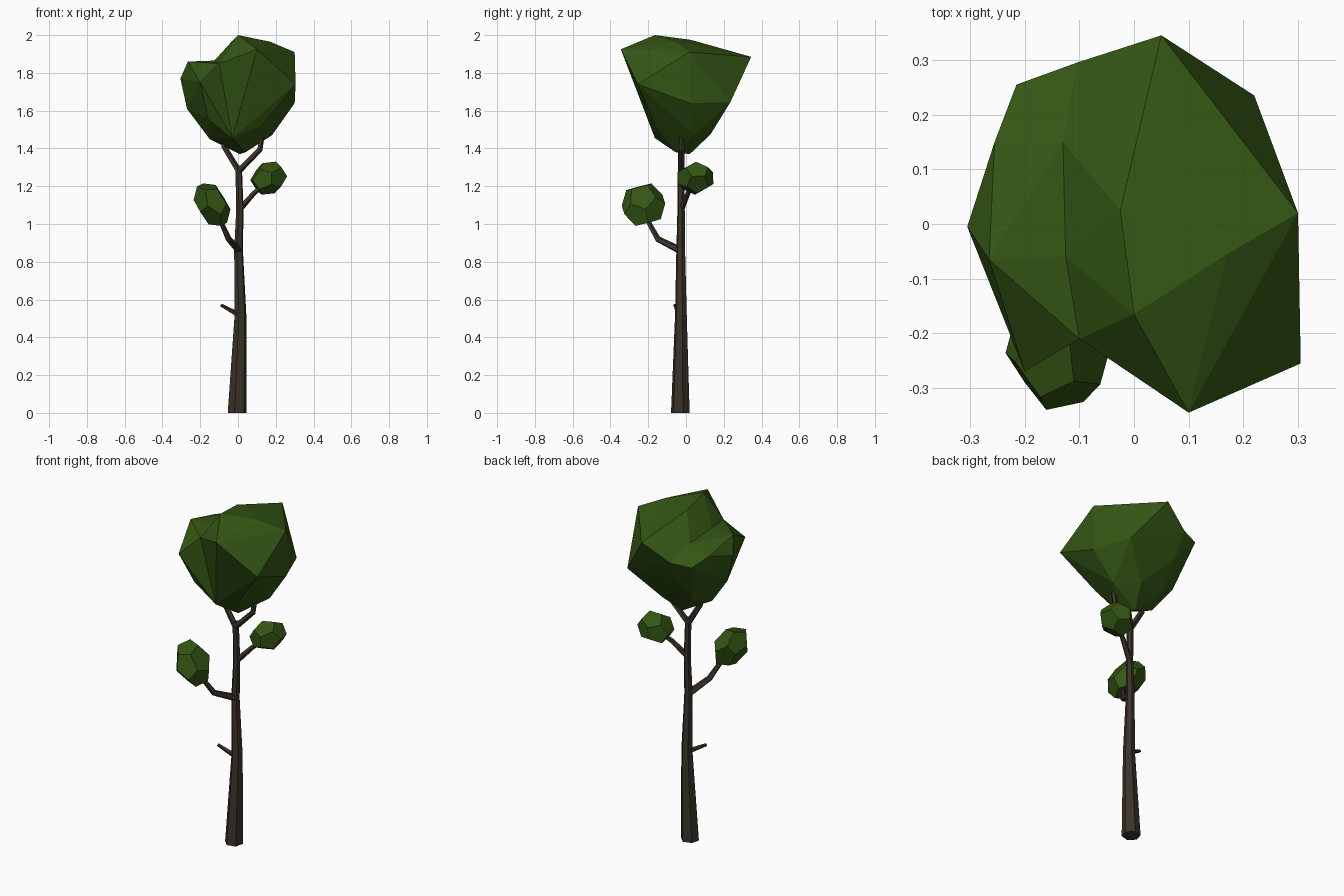
import bpy, bmesh, math
from mathutils import Vector, Matrix, Euler

if "Cube" in bpy.data.objects:
    bpy.data.objects.remove(bpy.data.objects["Cube"])


def material(name, rgb):
    m = bpy.data.materials.new(name)
    m.diffuse_color = (*rgb, 1)
    m.use_nodes = True
    m.node_tree.nodes["Principled BSDF"].inputs["Base Color"].default_value = m.diffuse_color
    return m


BARK = material("dark bark", (0.045, 0.033, 0.023))
LEAF = material("leaf green", (0.034, 0.093, 0.007))


def finish(name, bm, mat):
    bmesh.ops.recalc_face_normals(bm, faces=bm.faces)
    me = bpy.data.meshes.new(name)
    bm.to_mesh(me)
    bm.free()
    me.materials.append(mat)
    ob = bpy.data.objects.new(name, me)
    bpy.context.collection.objects.link(ob)
    return ob


def tube(name, path, sides=5, turn=0.0):
    """Faceted tapering limb; path holds (x, y, z, radius)."""
    bm = bmesh.new()
    pts = [Vector(p[:3]) for p in path]
    rings = []
    for i, p in enumerate(pts):
        d = pts[min(i + 1, len(pts) - 1)] - pts[max(i - 1, 0)]
        if name == "trunk":
            d = Vector((0, 0, 1))
        side = Vector((0, 1, 0)).cross(d).normalized()
        up = d.cross(side).normalized()
        ring = []
        for k in range(sides):
            a = turn + math.tau * k / sides
            ring.append(bm.verts.new(p + (side * math.cos(a) + up * math.sin(a)) * path[i][3]))
        rings.append(ring)
    for a, b in zip(rings, rings[1:]):
        for k in range(sides):
            j = (k + 1) % sides
            bm.faces.new((a[k], a[j], b[j], b[k]))
    bm.faces.new(rings[0][::-1])
    bm.faces.new(rings[-1])
    return finish(name, bm, BARK)


def hull(name, points):
    """Faceted leaf mass wrapped around a few points."""
    bm = bmesh.new()
    for p in points:
        bm.verts.new(p)
    res = bmesh.ops.convex_hull(bm, input=bm.verts)
    loose = [v for v in bm.verts if not v.link_faces]
    bmesh.ops.delete(bm, geom=loose, context='VERTS')
    return finish(name, bm, LEAF)


def leaf_ball(name, lo, hi, rot, shear):
    """Twelve-sided ball fitted to a bounding box."""
    f = (1 + 5 ** 0.5) / 2
    pts = [Vector((x, y, z)) for x in (-1, 1) for y in (-1, 1) for z in (-1, 1)]
    for a in (-1 / f, 1 / f):
        for b in (-f, f):
            pts += [Vector((0, a, b)), Vector((a, b, 0)), Vector((b, 0, a))]
    r = Euler(rot).to_matrix()
    pts = [r @ p for p in pts]
    for p in pts:
        p.x += shear * p.z
    mn = [min(p[i] for p in pts) for i in range(3)]
    mx = [max(p[i] for p in pts) for i in range(3)]
    return hull(name, [[lo[i] + (p[i] - mn[i]) / (mx[i] - mn[i]) * (hi[i] - lo[i])
                        for i in range(3)] for p in pts])


# Trunk, fork and side branches
tube("trunk", [(-0.005, -0.03, 0, 0.051), (0.013, -0.027, 0.52, 0.032),
               (0.003, -0.028, 0.86, 0.024), (0.01, -0.026, 1.08, 0.02),
               (0.003, -0.026, 1.31, 0.018)], 6, math.radians(15))
tube("fork_left", [(0.003, -0.026, 1.28, 0.017), (-0.075, -0.026, 1.41, 0.016),
                   (-0.09, -0.02, 1.52, 0.013)])
tube("fork_right", [(0.003, -0.026, 1.28, 0.017), (0.115, -0.022, 1.395, 0.016),
                    (0.135, -0.02, 1.52, 0.013)])
tube("twig_stub", [(0.01, -0.03, 0.515, 0.016), (-0.045, -0.048, 0.545, 0.012),
                   (-0.09, -0.06, 0.57, 0.009)])
tube("branch_low", [(0.003, -0.028, 0.86, 0.021), (-0.05, -0.15, 0.92, 0.017),
                    (-0.1, -0.21, 1.03, 0.012)])
tube("branch_high", [(0.008, -0.026, 1.08, 0.018), (0.085, 0.01, 1.165, 0.014),
                     (0.14, 0.04, 1.21, 0.012)])

# Small leaf balls
leaf_ball("leaves_low", (-0.235, -0.34, 0.99), (-0.04, -0.11, 1.215), (0.3, 0.55, 0.2), -0.35)
leaf_ball("leaves_high", (0.065, -0.045, 1.155), (0.26, 0.145, 1.33), (0.5, 0.2, 0.7), 0.15)

# Crown: a main mass and a left lobe that meet along a valley
shared = [(-0.1, -0.21, 1.85), (-0.125, -0.06, 1.865), (-0.13, 0.15, 1.855),
          (-0.105, 0.295, 1.785), (-0.15, -0.03, 1.45), (-0.03, -0.165, 1.455),
          (-0.11, 0.1, 1.49), (-0.1, 0.22, 1.64)]
main = [(0, -0.165, 2.0), (0.17, -0.055, 1.965), (-0.025, 0.025, 1.975),
        (0.3, 0.02, 1.91), (0.05, 0.345, 1.885), (0.1, -0.345, 1.925),
        (0.305, -0.255, 1.74), (0.3, 0.02, 1.64), (0.22, 0.235, 1.645),
        (0.18, 0.04, 1.47), (0.06, 0.13, 1.475), (0.01, 0.02, 1.37),
        (0.04, -0.055, 1.38), (0.13, -0.165, 1.525)]
lobe = [(-0.265, -0.065, 1.86), (-0.305, -0.005, 1.77), (-0.2, -0.27, 1.75),
        (-0.255, 0.15, 1.81), (-0.215, 0.255, 1.77), (-0.27, 0.0, 1.61),
        (-0.16, -0.18, 1.56), (0.02, 0.0, 1.65)]
crown = hull("crown", shared + main)
left = hull("crown_left_lobe", shared + lobe)
mod = crown.modifiers.new("join", 'BOOLEAN')
mod.operation = 'UNION'
mod.solver = 'EXACT'
mod.object = left
bpy.context.view_layer.objects.active = crown
bpy.ops.object.modifier_apply(modifier=mod.name)
bpy.data.objects.remove(left)
